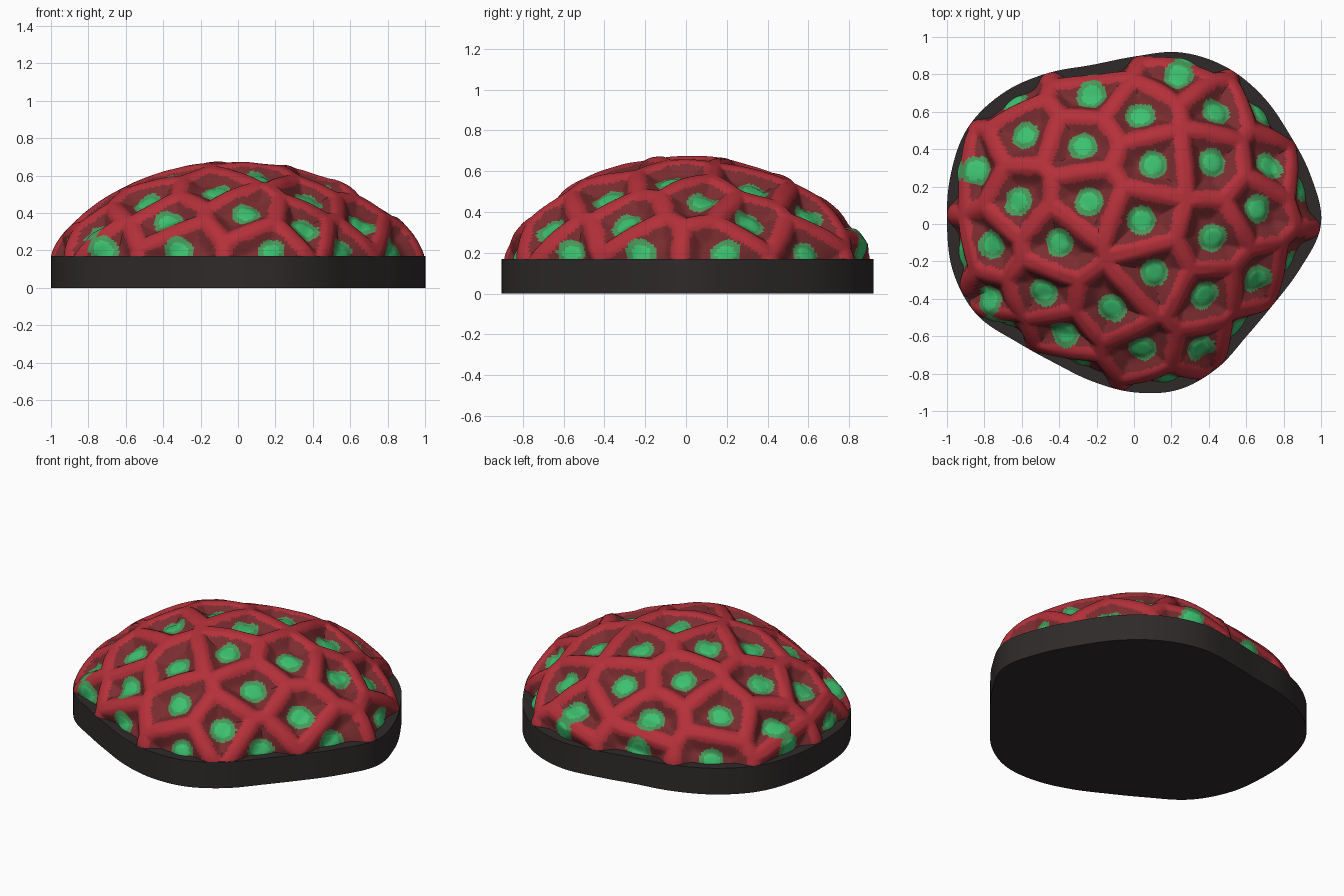
import bpy, bmesh, math
from mathutils import Vector, kdtree, noise

if "Cube" in bpy.data.objects:
    bpy.data.objects.remove(bpy.data.objects["Cube"])

BASE_H, DOME_H, DEPTH = 0.17, 0.51, 0.065
SEGS, RINGS = 360, 120

# Outline radius every 15 degrees, in hundredths
OUTLINE = [100, 98, 96, 97, 97.3, 95, 89.5, 88, 93, 99, 102.7, 101.5,
           100, 100, 97, 89, 85.6, 87, 90, 91.7, 89, 85, 86, 92]

# Polyp centres seen from above (x, y), in hundredths
POLYPS = [(-66, 69), (-22, 83), (27, 85), (23, 78), (-22, 68), (3, 58), (44, 60),
          (71, 61), (-58, 48), (-27, 42), (10, 32), (42, 33), (72, 31), (90, 20),
          (-93, 27), (-83, 28), (-62, 12), (-24, 12), (4, 2), (66, 8), (42, -8),
          (-76, -11), (-95, -17), (-40, -10), (11, -26), (65, -30), (88, -25),
          (38, -38), (-76, -40), (-48, -37), (-12, -45), (-37, -58), (-72, -54),
          (4, -67), (36, -66), (57, -57), (-32, -74), (19, -88)]


def material(name, rgb):
    m = bpy.data.materials.new(name)
    m.use_nodes = True
    m.diffuse_color = (*rgb, 1)
    m.node_tree.nodes["Principled BSDF"].inputs["Base Color"].default_value = (*rgb, 1)
    return m


RED = material("ridge red", (0.46, 0.03, 0.042))
DARK = material("pit dark red", (0.2, 0.026, 0.03))
GREEN = material("polyp green", (0.065, 0.31, 0.1))
BRIGHT = material("polyp bright green", (0.045, 0.53, 0.16))
BLACK = material("base charcoal", (0.028, 0.023, 0.023))


def radius(angle):
    """Smooth closed outline through the listed radii."""
    n = len(OUTLINE)
    s = (angle / math.tau % 1) * n
    i, f = int(s), s % 1
    a, b, c, d = (OUTLINE[(i + k) % n] for k in (-1, 0, 1, 2))
    return (b + f * (c - a) / 2 + f * f * (a - 2.5 * b + 2 * c - d / 2)
            + f ** 3 * (d - a + 3 * (b - c)) / 2) / 100


def dome(angle, t):
    """Point on the undented dome; t runs from 0 at the top to 1 at the rim."""
    r = radius(angle) * t
    z = BASE_H + DOME_H * max(0, 1 - t * t) ** 0.7
    return Vector((r * math.cos(angle), r * math.sin(angle), z))


def normal(angle, t):
    t = min(max(t, 0.02), 0.995)
    e = 0.004
    du = dome(angle + e, t) - dome(angle - e, t)
    dt = dome(angle, t + e) - dome(angle, t - e)
    return dt.cross(du).normalized()


def smooth(lo, hi, x):
    x = min(max((x - lo) / (hi - lo), 0), 1)
    return x * x * (3 - 2 * x)


# Seeds, pushed outward so that the sunken polyps land on the listed centres
seeds = kdtree.KDTree(len(POLYPS))
for i, (x, y) in enumerate(POLYPS):
    flat = Vector((x, y)) / 100
    angle = math.atan2(y, x)
    for step in range(3):
        t = min(flat.length / radius(angle), 0.985)
        n = normal(angle, t)
        if n.z < 0:
            n = -n
        flat = Vector((x, y)) / 100 + Vector(n.xy) * DEPTH * 0.8
    seeds.insert(dome(angle, min(flat.length / radius(angle), 0.985)), i)
seeds.balance()


def cell(p):
    """Distance to the nearest polyp and to the nearest cell wall."""
    (a, _, d), *others = seeds.find_n(p, 5)
    wall = min(((p - b).length_squared - d * d) / (2 * (a - b).length)
               for b, _, _ in others)
    return d, wall


def dented(angle, t):
    p = dome(angle, t)
    n = normal(angle, t)
    if n.z < 0:
        n = -n
    d, wall = cell(p)
    sink = DEPTH * smooth(0.01, 0.12, wall) - 0.012 * smooth(0.085, 0.03, d)
    sink += 0.006 * noise.noise(p * 7)
    q = p - n * max(sink, 0)
    return q, d, wall


def finish(name, bm, mats):
    me = bpy.data.meshes.new(name)
    bmesh.ops.recalc_face_normals(bm, faces=bm.faces)
    bm.to_mesh(me)
    bm.free()
    for m in mats:
        me.materials.append(m)
    ob = bpy.data.objects.new(name, me)
    bpy.context.collection.objects.link(ob)
    bpy.ops.object.select_all(action='DESELECT')
    ob.select_set(True)
    bpy.context.view_layer.objects.active = ob
    bpy.ops.object.shade_smooth_by_angle(angle=math.radians(40))
    return ob


# Coral dome: polar grid with pits, coloured by distance to polyp and wall
bm = bmesh.new()
info = {}
rings = []
for j in range(1, RINGS + 1):
    t = math.sin(j / RINGS * math.pi / 2)
    ring = []
    for i in range(SEGS):
        q, d, wall = dented(i / SEGS * math.tau, t)
        v = bm.verts.new(q)
        info[v] = (d, wall + 0.012 * noise.noise(q * 18))
        ring.append(v)
    rings.append(ring)
q, d, wall = dented(0, 0)
top = bm.verts.new(q)
info[top] = (d, wall)
for i in range(SEGS):
    k = (i + 1) % SEGS
    bm.faces.new((top, rings[0][i], rings[0][k]))
    for inner, outer in zip(rings, rings[1:]):
        bm.faces.new((inner[i], outer[i], outer[k], inner[k]))
for f in bm.faces:
    d = sum(info[v][0] for v in f.verts) / len(f.verts)
    wall = sum(info[v][1] for v in f.verts) / len(f.verts)
    f.material_index = 3 if d < 0.053 else 2 if d < 0.082 else 1 if wall > 0.05 else 0
finish("coral_dome", bm, [RED, DARK, GREEN, BRIGHT])

# Base plinth: extruded outline
bm = bmesh.new()
outline = []
for i in range(180):
    p = dome(i / 180 * math.tau, 1)
    outline.append(bm.verts.new((p.x, p.y, 0)))
face = bm.faces.new(outline)
new = bmesh.ops.extrude_face_region(bm, geom=[face])["geom"]
bmesh.ops.translate(bm, vec=(0, 0, BASE_H),
                    verts=[g for g in new if isinstance(g, bmesh.types.BMVert)])
finish("base_plinth", bm, [BLACK])
